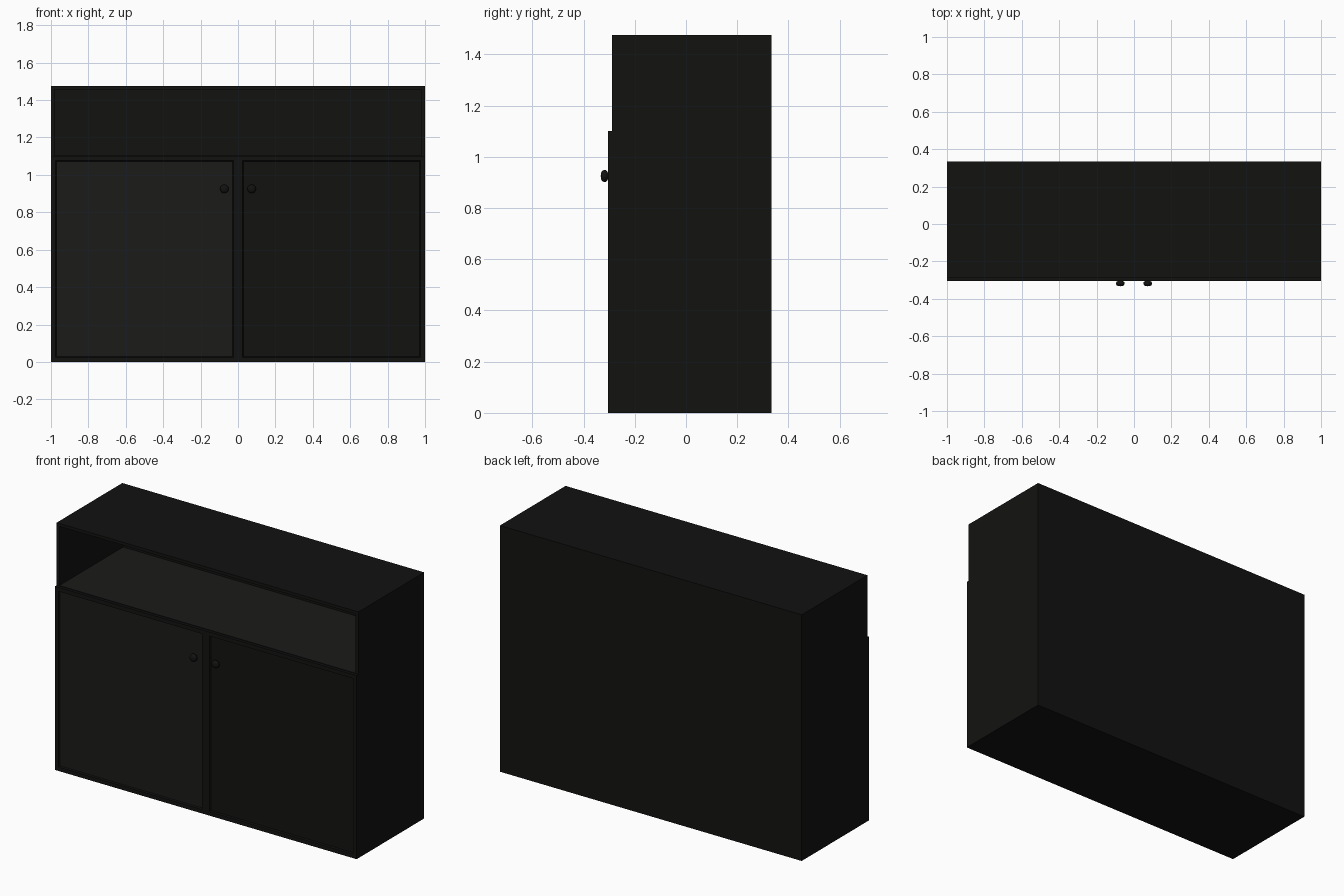
import bpy, bmesh, math
from mathutils import Vector

if "Cube" in bpy.data.objects:
    bpy.data.objects.remove(bpy.data.objects["Cube"])


def material(name, v):
    m = bpy.data.materials.new(name)
    m.diffuse_color = (v, v, v * 0.95, 1)
    m.use_nodes = True
    m.node_tree.nodes["Principled BSDF"].inputs["Base Color"].default_value = m.diffuse_color
    return m


BLACK = material("black_wood", 0.006)
WORN = material("worn_black_wood", 0.0105)


def finish(bm, name, *mats):
    mesh = bpy.data.meshes.new(name)
    bm.to_mesh(mesh)
    bm.free()
    ob = bpy.data.objects.new(name, mesh)
    for m in mats:
        mesh.materials.append(m)
    bpy.context.collection.objects.link(ob)
    return ob


def box_bm(lo, hi):
    bm = bmesh.new()
    bmesh.ops.create_cube(bm, size=1)
    lo, hi = Vector(lo), Vector(hi)
    for v in bm.verts:
        v.co = (lo + hi) / 2 + v.co * (hi - lo)
    return bm


def front_face(bm):
    return min(bm.faces, key=lambda f: f.calc_center_median().y)


BACK, FRONT, DOOR = 0.333, -0.288, -0.305
HEIGHT, SHELF, DOOR_TOP, T = 1.475, 1.103, 1.10, 0.018

# Carcass panels
finish(box_bm((-1, FRONT, HEIGHT - T), (1, BACK, HEIGHT)), "top_panel", BLACK)
finish(box_bm((-1, FRONT, 0), (1, BACK, T)), "bottom_panel", BLACK)
finish(box_bm((-1, BACK - T, T), (1, BACK, HEIGHT - T)), "back_panel", BLACK)
for side, name in ((-1, "left_side"), (1, "right_side")):
    a, b = sorted((side, side * (1 - T)))
    finish(box_bm((a, FRONT, T), (b, BACK - T, HEIGHT - T)), name, BLACK)

# Floor of the open compartment, lighter on its upper face
bm = box_bm((-1 + T, FRONT, SHELF - T), (1 - T, BACK - T, SHELF))
max(bm.faces, key=lambda f: f.calc_center_median().z).material_index = 1
finish(bm, "open_shelf", BLACK, WORN)

# Doors with a mitred frame and sunken panel
for side, name, panel in ((-1, "left", WORN), (1, "right", BLACK)):
    a, b = sorted((0, side))
    bm = box_bm((a, DOOR, 0), (b, FRONT, DOOR_TOP))
    face = front_face(bm)
    bmesh.ops.inset_region(bm, faces=[face], thickness=0.034)
    bmesh.ops.inset_region(bm, faces=[face], thickness=0.006, depth=-0.008)
    face.material_index = 1
    finish(bm, name + "_door", BLACK, panel)

    # Turned round knob: (radius, distance from the wall plane)
    profile = [(0.012, 0), (0.012, 0.006), (0.019, 0.009), (0.023, 0.015),
               (0.023, 0.022), (0.019, 0.029), (0.011, 0.033), (0, 0.034)]
    bm = bmesh.new()
    pts = [bm.verts.new((side * 0.073 + r, -0.299 - d, 0.925)) for r, d in profile]
    edges = [bm.edges.new(p) for p in zip(pts, pts[1:])]
    bmesh.ops.spin(bm, geom=pts + edges, cent=(side * 0.073, 0, 0.925),
                   axis=(0, 1, 0), angle=math.tau, steps=20)
    bmesh.ops.remove_doubles(bm, verts=bm.verts, dist=0.0001)
    bmesh.ops.recalc_face_normals(bm, faces=bm.faces)
    for f in bm.faces:
        f.smooth = True
    finish(bm, name + "_knob", BLACK)
